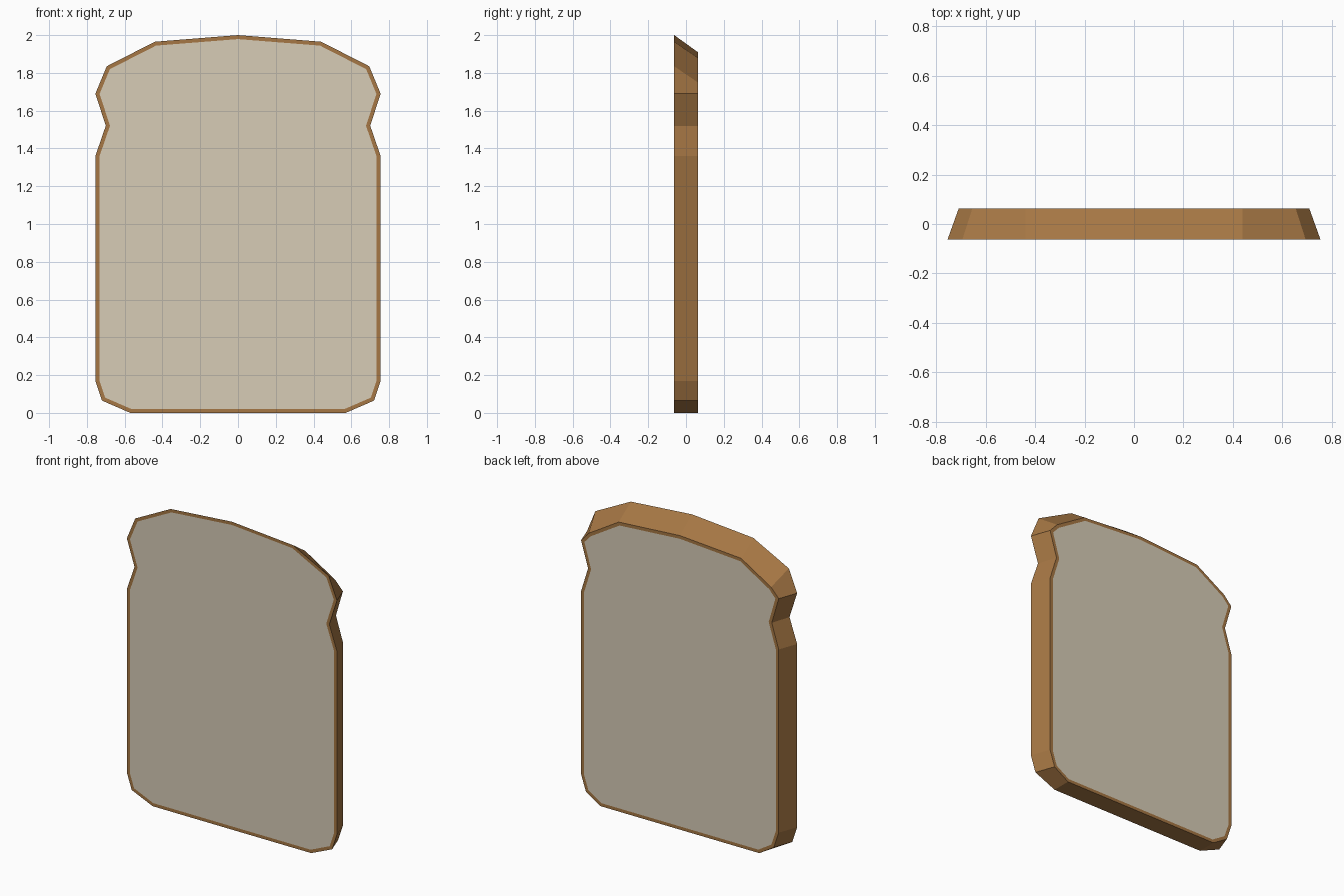
import bpy, bmesh

if "Cube" in bpy.data.objects:
    bpy.data.objects.remove(bpy.data.objects["Cube"])

def material(name, rgb):
    m = bpy.data.materials.new(name)
    m.diffuse_color = (*rgb, 1)
    m.use_nodes = True
    m.node_tree.nodes["Principled BSDF"].inputs["Base Color"].default_value = m.diffuse_color
    return m

crust = material("brown crust", (0.381, 0.184, 0.058))
crumb = material("cream crumb", (0.68, 0.604, 0.468))

# right half of the slice outline: front (x, z), then back (x, z)
HALF = [
    ((0.57, 0.0), (0.57, 0.0)),
    ((0.72, 0.065), (0.675, 0.065)),
    ((0.755, 0.17), (0.71, 0.17)),
    ((0.755, 1.36), (0.71, 1.36)),
    ((0.70, 1.52), (0.66, 1.52)),
    ((0.755, 1.69), (0.71, 1.69)),
    ((0.695, 1.835), (0.655, 1.75)),
    ((0.44, 1.965), (0.44, 1.88)),
]
TOP = ((0.0, 2.0), (0.0, 1.91))
DEPTH = 0.0625
RIM = 0.021

def outline(side):
    right = [p[side] for p in HALF]
    return right + [TOP[side]] + [(-x, z) for x, z in reversed(right)]

bm = bmesh.new()
front = [bm.verts.new((x, -DEPTH, z)) for x, z in outline(0)]
back = [bm.verts.new((x, DEPTH, z)) for x, z in outline(1)]

# tapered crust band between the two outlines
n = len(front)
for i in range(n):
    j = (i + 1) % n
    bm.faces.new((front[i], back[i], back[j], front[j]))

# front and back caps, inset to leave a thin crust rim around the crumb
caps = [bm.faces.new(front), bm.faces.new(back[::-1])]
bmesh.ops.recalc_face_normals(bm, faces=bm.faces[:])
bmesh.ops.inset_individual(bm, faces=caps, thickness=RIM, use_even_offset=True)
for f in caps:
    f.material_index = 1

mesh = bpy.data.meshes.new("bread_slice")
bm.to_mesh(mesh)
bm.free()
mesh.materials.append(crust)
mesh.materials.append(crumb)
bpy.context.collection.objects.link(bpy.data.objects.new("bread_slice", mesh))
